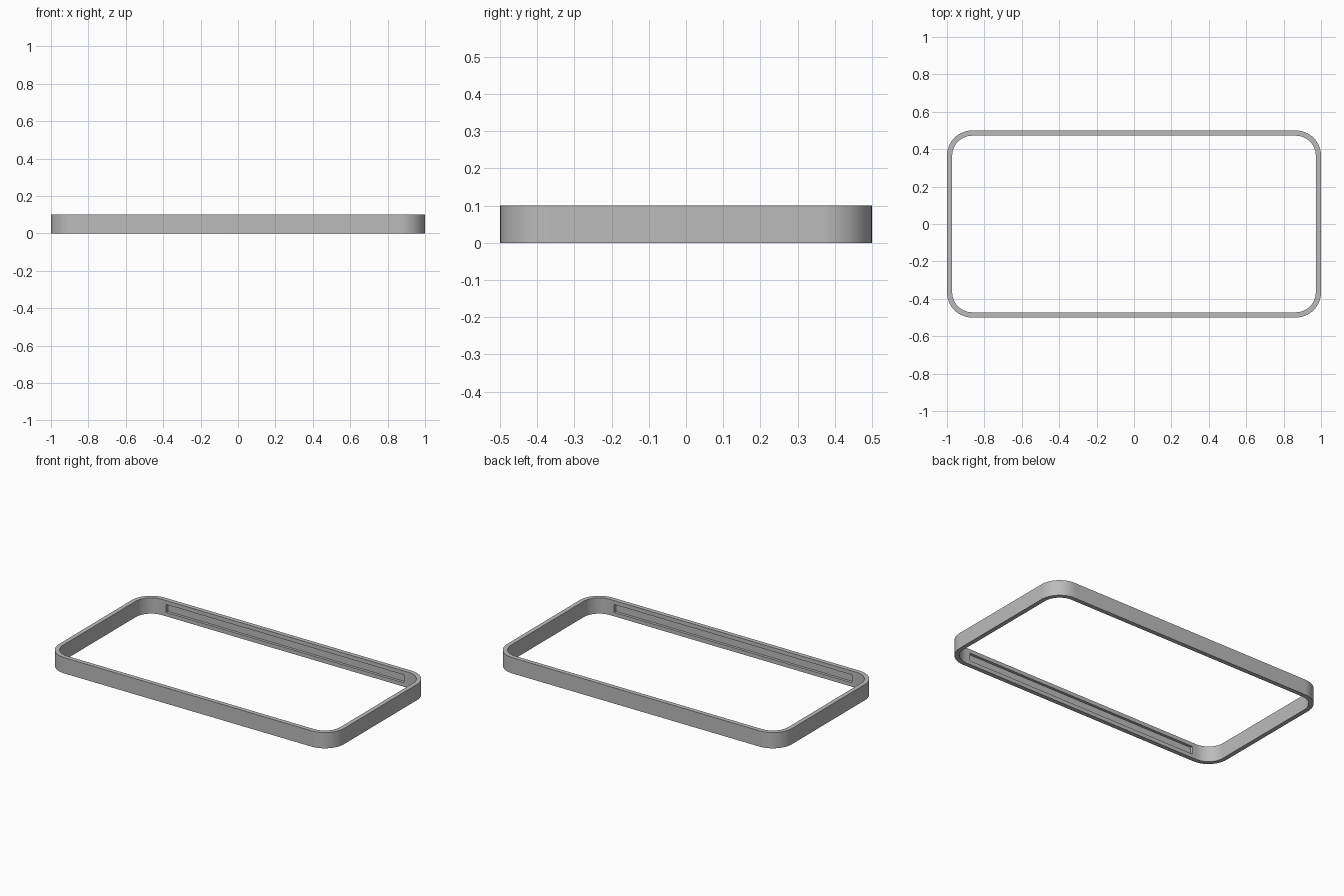
import bpy
import bmesh
from math import cos, sin, pi, radians

default = bpy.data.objects.get("Cube")
if default:
    bpy.data.objects.remove(default, do_unlink=True)

HALF_X, HALF_Y, HEIGHT = 1.0, 0.5, 0.1
RADIUS, WALL = 0.135, 0.028
STEPS = 20

grey = bpy.data.materials.new("mid_grey")
grey.use_nodes = True
colour = (0.5, 0.5, 0.5, 1)
grey.diffuse_color = colour
grey.node_tree.nodes["Principled BSDF"].inputs["Base Color"].default_value = colour


def outline(inset):
    """Rounded rectangle, counter-clockwise, with concentric corners."""
    points = []
    for corner, (sx, sy) in enumerate([(1, 1), (-1, 1), (-1, -1), (1, -1)]):
        for i in range(STEPS + 1):
            a = (corner + i / STEPS) * pi / 2
            points.append((sx * (HALF_X - RADIUS) + (RADIUS - inset) * cos(a),
                           sy * (HALF_Y - RADIUS) + (RADIUS - inset) * sin(a)))
    return points


# Rounded rectangular frame: four loops joined into a closed band
bm = bmesh.new()
loops = [[bm.verts.new((x, y, z)) for x, y in outline(inset)]
         for inset, z in [(0, 0), (0, HEIGHT), (WALL, HEIGHT), (WALL, 0)]]
for k in range(4):
    a, b = loops[k], loops[(k + 1) % 4]
    for i in range(len(a)):
        j = (i + 1) % len(a)
        bm.faces.new((a[i], a[j], b[j], b[i]))
bmesh.ops.recalc_face_normals(bm, faces=bm.faces)
mesh = bpy.data.meshes.new("frame")
bm.to_mesh(mesh)
bm.free()
frame = bpy.data.objects.new("frame", mesh)
bpy.context.collection.objects.link(frame)
mesh.materials.append(grey)

# Long grooves in the inner faces of both long walls, cut with one box
bpy.ops.mesh.primitive_cube_add(size=1, location=(0, 0, HEIGHT / 2))
cutter = bpy.context.object
cutter.name = "groove_cutter"
cutter.scale = (1.67, 2 * (HALF_Y - WALL + 0.017), 0.05)
cutter.hide_render = True
cutter.data.materials.append(grey)

bpy.ops.object.select_all(action="DESELECT")
bpy.context.view_layer.objects.active = frame
frame.select_set(True)
groove = frame.modifiers.new("grooves", "BOOLEAN")
groove.operation = "DIFFERENCE"
groove.solver = "EXACT"
groove.object = cutter
bpy.ops.object.modifier_apply(modifier=groove.name)
bpy.data.objects.remove(cutter, do_unlink=True)

bpy.ops.object.shade_smooth_by_angle(angle=radians(30))
